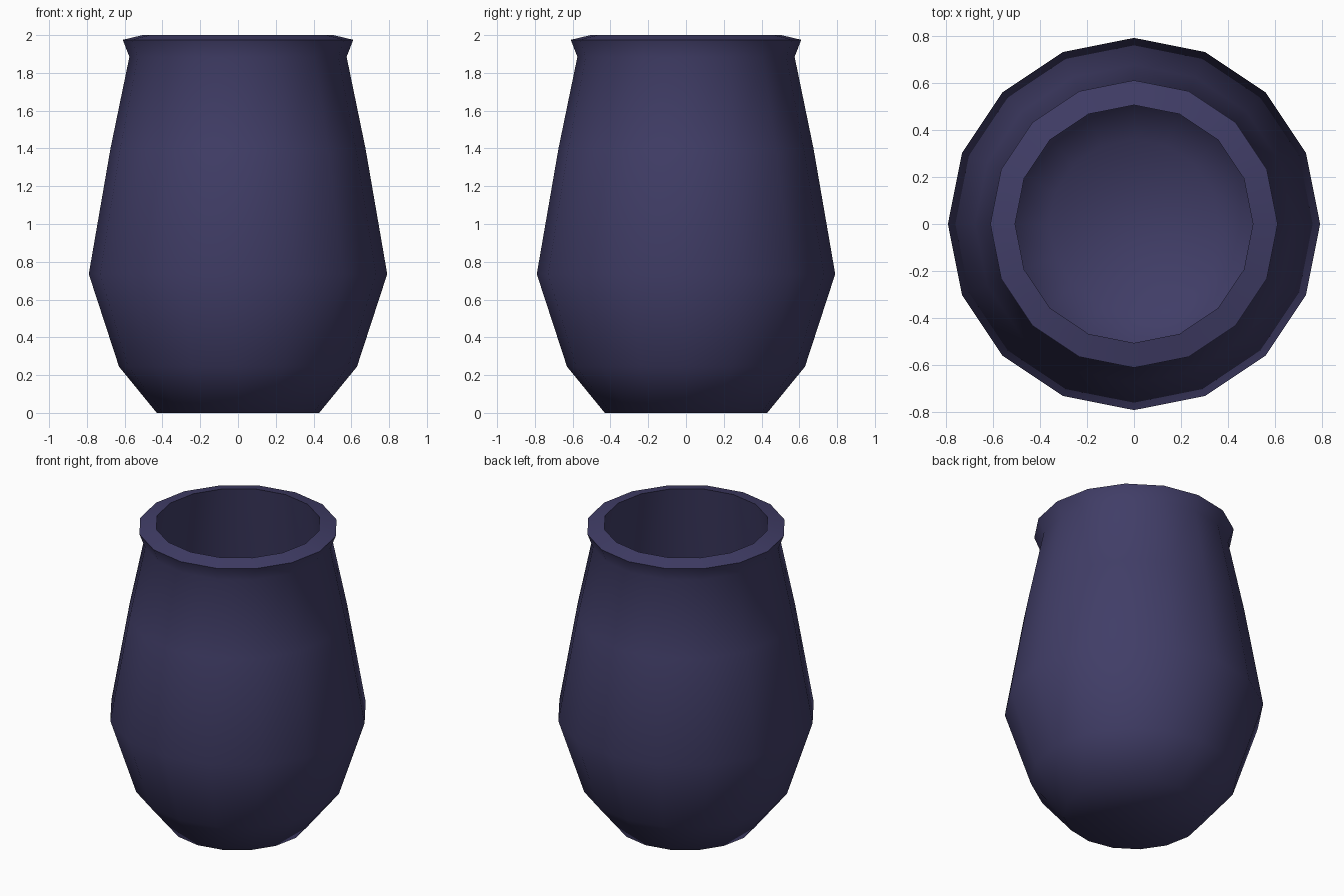
import bpy, bmesh, math

if "Cube" in bpy.data.objects:
    bpy.data.objects.remove(bpy.data.objects["Cube"])

SIDES = 16

# Profile (radius, height): outside from foot to lip, then down the inside wall
profile = [
    (0.43, 0.0), (0.63, 0.245), (0.79, 0.735), (0.675, 1.4), (0.575, 1.885),
    (0.61, 1.975), (0.505, 2.0),
    (0.605, 1.39), (0.72, 0.74), (0.565, 0.28), (0.36, 0.08),
]

# Lathe the profile into rings of quads
bm = bmesh.new()
rings = []
for r, z in profile:
    rings.append([bm.verts.new((r * math.cos(2 * math.pi * i / SIDES),
                                r * math.sin(2 * math.pi * i / SIDES), z))
                  for i in range(SIDES)])
for a, b in zip(rings, rings[1:]):
    for i in range(SIDES):
        j = (i + 1) % SIDES
        bm.faces.new((a[i], a[j], b[j], b[i]))

# Underside and inner floor
bm.faces.new(rings[0][::-1])
bm.faces.new(rings[-1])
bmesh.ops.recalc_face_normals(bm, faces=bm.faces)

# Smooth shading with crisp lip edges
for f in bm.faces:
    f.smooth = True
for ring in (rings[5], rings[6]):
    for i in range(SIDES):
        bm.edges.get((ring[i], ring[(i + 1) % SIDES])).smooth = False

mesh = bpy.data.meshes.new("vase")
bm.to_mesh(mesh)
bm.free()
vase = bpy.data.objects.new("vase", mesh)
bpy.context.collection.objects.link(vase)

# Dark indigo glaze
mat = bpy.data.materials.new("indigo_glaze")
mat.diffuse_color = (0.052, 0.047, 0.135, 1)
mat.use_nodes = True
mat.node_tree.nodes["Principled BSDF"].inputs["Base Color"].default_value = mat.diffuse_color
mesh.materials.append(mat)
